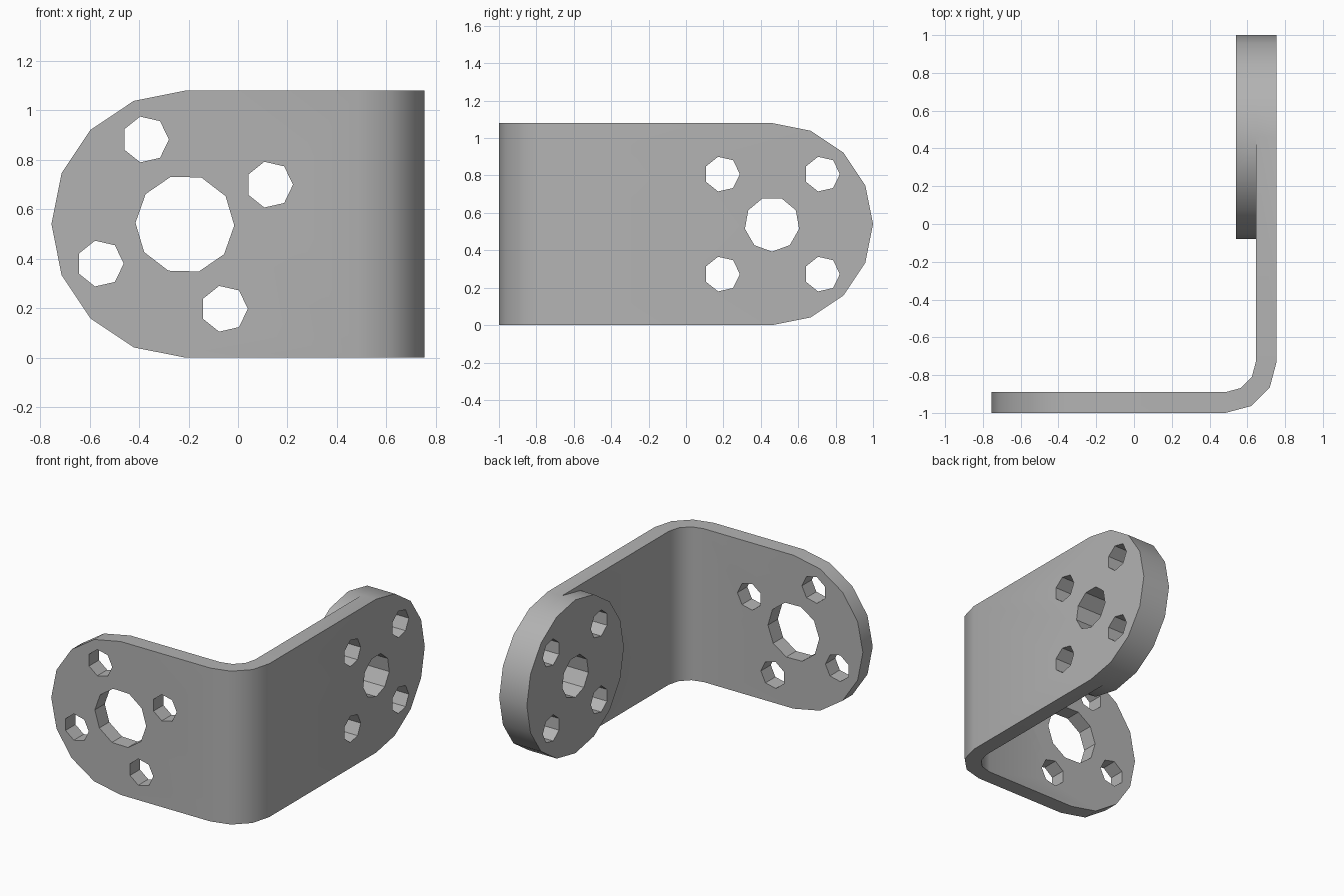
import bpy, bmesh, math
from mathutils import Vector

if "Cube" in bpy.data.objects:
    bpy.data.objects.remove(bpy.data.objects["Cube"], do_unlink=True)

R = 0.54            # end radius and half height
T = 0.11            # sheet thickness
EDGE = 0.755        # outer face of the side plate
FRONT_C, SIDE_C = -0.215, 0.46      # centres of the rounded ends
BEND = Vector((0.485, -0.73))       # bend axis
BEND_R = EDGE - BEND.x

steel = bpy.data.materials.new("grey steel")
steel.use_nodes = True
colour = (0.45, 0.45, 0.45, 1)
steel.diffuse_color = colour
steel.node_tree.nodes["Principled BSDF"].inputs["Base Color"].default_value = colour


def make_object(name, bm):
    bmesh.ops.recalc_face_normals(bm, faces=bm.faces)
    mesh = bpy.data.meshes.new(name)
    bm.to_mesh(mesh)
    bm.free()
    mesh.materials.append(steel)
    obj = bpy.data.objects.new(name, mesh)
    bpy.context.collection.objects.link(obj)
    return obj


def prism(name, axis, u, z, radius, sides, phase, start, end):
    """Regular prism along x or y; u is the other horizontal coordinate."""
    bm = bmesh.new()
    rings = []
    for d in (start, end):
        ring = []
        for i in range(sides):
            a = math.radians(phase) + math.tau * i / sides
            p, q = u + radius * math.cos(a), z + radius * math.sin(a)
            ring.append(bm.verts.new((d, p, q) if axis == "x" else (p, d, q)))
        bm.faces.new(ring)
        rings.append(ring)
    for i in range(sides):
        j = (i + 1) % sides
        bm.faces.new((rings[0][i], rings[0][j], rings[1][j], rings[1][i]))
    return make_object(name, bm)


def combine(target, tool, operation):
    mod = target.modifiers.new(operation, "BOOLEAN")
    mod.operation, mod.solver, mod.object = operation, "EXACT", tool
    bpy.context.view_layer.objects.active = target
    bpy.ops.object.modifier_apply(modifier=mod.name)
    bpy.data.objects.remove(tool, do_unlink=True)


# Bent sheet: stations of (outer point, inward direction, half height)
stations = []
steps = [math.radians(22.5 * i) for i in range(5)]
for a in steps:
    stations.append((Vector((FRONT_C - R * math.cos(a), -1)), Vector((0, 1)), R * math.sin(a)))
for i in range(4):
    a = math.radians(-90 + 30 * i)
    out = Vector((math.cos(a), math.sin(a)))
    stations.append((BEND + BEND_R * out, -out, R))
for a in reversed(steps):
    stations.append((Vector((EDGE, SIDE_C + R * math.cos(a))), Vector((-1, 0)), R * math.sin(a)))

bm = bmesh.new()
loops = []
for point, inward, h in stations:
    inner = point + inward * T
    loops.append([bm.verts.new((p.x, p.y, R + s * h))
                  for p, s in ((point, -1), (point, 1), (inner, 1), (inner, -1))])
for a, b in zip(loops, loops[1:]):
    for i in range(4):
        j = (i + 1) % 4
        bm.faces.new((a[i], a[j], b[j], b[i]))
bmesh.ops.remove_doubles(bm, verts=bm.verts, dist=0.0005)
bmesh.ops.recalc_face_normals(bm, faces=bm.faces)
bmesh.ops.dissolve_limit(bm, angle_limit=0.01, verts=bm.verts, edges=bm.edges)
bracket = make_object("bent_bracket", bm)

# Round boss on the inside of the side plate
combine(bracket, prism("boss", "x", SIDE_C, R, R, 16, 0, 0.54, EDGE - T), "UNION")

# Centre holes
combine(bracket, prism("front_hole", "y", FRONT_C, R, 0.2, 10, -1.5, -1.1, -0.8), "DIFFERENCE")
combine(bracket, prism("side_hole", "x", SIDE_C, R, 0.147, 9, -90, 0.4, 0.9), "DIFFERENCE")

# Screw holes around each centre
for i in range(4):
    a = math.radians(25 + 90 * i)
    combine(bracket, prism("front_screw_hole", "y", FRONT_C + 0.378 * math.cos(a),
                           R + 0.378 * math.sin(a), 0.095, 7, 0, -1.1, -0.8), "DIFFERENCE")
    a = math.radians(45 + 90 * i)
    combine(bracket, prism("side_screw_hole", "x", SIDE_C + 0.378 * math.cos(a),
                           R + 0.378 * math.sin(a), 0.095, 7, 0, 0.4, 0.9), "DIFFERENCE")

# Smooth bend and rims, crisp edges and holes
bpy.ops.object.select_all(action="DESELECT")
bracket.select_set(True)
bpy.context.view_layer.objects.active = bracket
bpy.ops.object.shade_smooth_by_angle(angle=math.radians(32))
